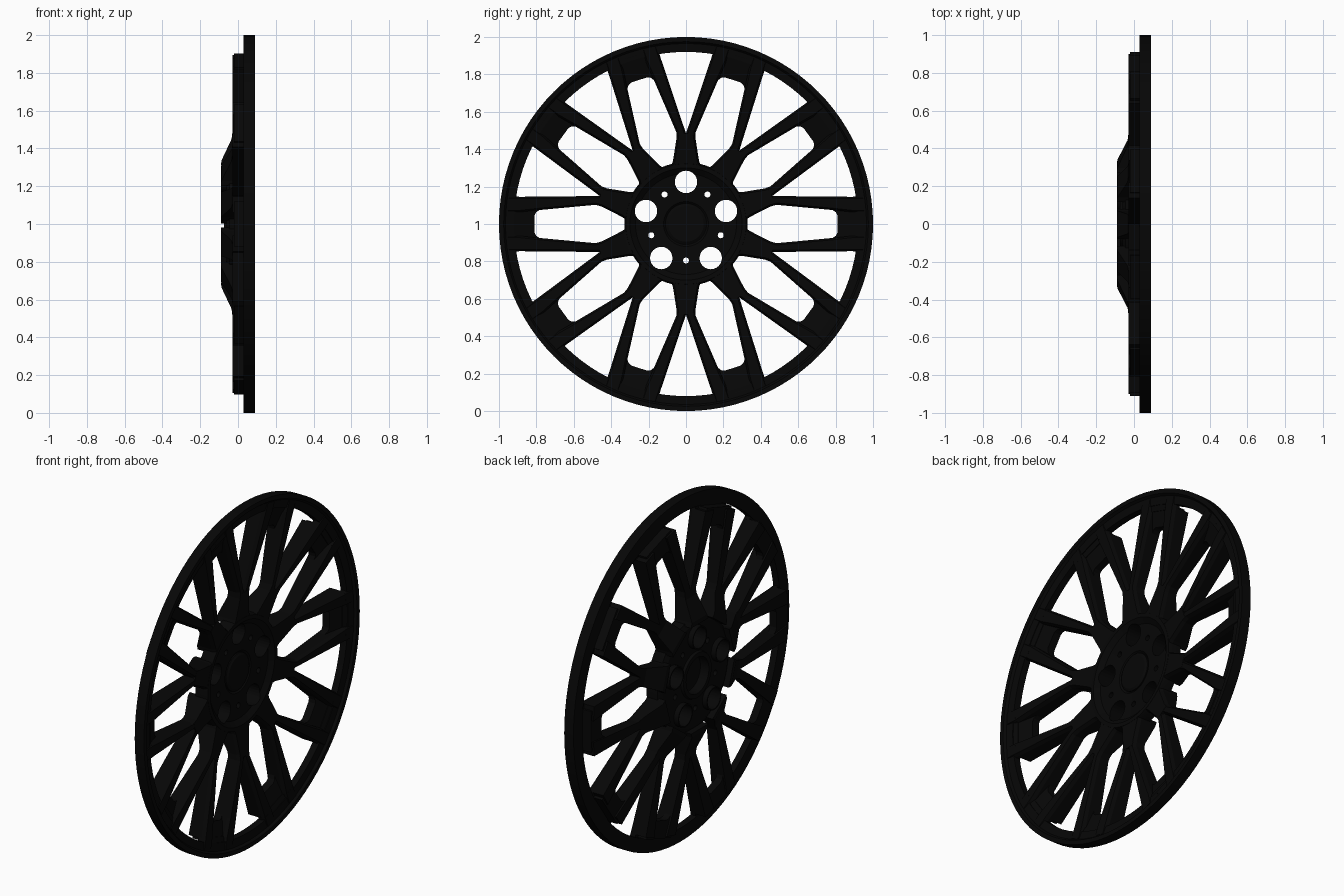
import bpy, bmesh, math
from mathutils import Matrix

if "Cube" in bpy.data.objects:
    bpy.data.objects.remove(bpy.data.objects["Cube"])

black = bpy.data.materials.new("satin_black")
black.diffuse_color = (0.002, 0.002, 0.002, 1)
black.use_nodes = True
black.node_tree.nodes["Principled BSDF"].inputs["Base Color"].default_value = black.diffuse_color

def place(ang):
    # local (r, t, x) -> wheel plane (x axis is the axle, centre at z = 1)
    c, s = math.cos(ang), math.sin(ang)
    return lambda r, t, x: (x, r * c - t * s, 1 + r * s + t * c)

def finish(name, bm):
    bmesh.ops.recalc_face_normals(bm, faces=bm.faces)
    me = bpy.data.meshes.new(name)
    bm.to_mesh(me)
    bm.free()
    ob = bpy.data.objects.new(name, me)
    bpy.context.collection.objects.link(ob)
    me.materials.append(black)
    return ob

def smooth(ob):
    bpy.ops.object.select_all(action='DESELECT')
    ob.select_set(True)
    bpy.context.view_layer.objects.active = ob
    bpy.ops.object.shade_smooth_by_angle(angle=math.radians(25))

def skin(bm, rings, closed=False):
    rings = [[bm.verts.new(p) for p in r] for r in rings]
    n, m = len(rings[0]), len(rings)
    for i in range(m if closed else m - 1):
        a, b = rings[i], rings[(i + 1) % m]
        for j in range(n):
            k = (j + 1) % n
            bm.faces.new((a[j], a[k], b[k], b[j]))
    if not closed:
        bm.faces.new(rings[0])
        bm.faces.new(rings[-1])

def lathe(name, prof, seg, cy=0, cz=1):
    # closed (radius, x) profile spun round the axle direction
    bm = bmesh.new()
    rings = []
    for i in range(seg):
        a = 2 * math.pi * i / seg
        rings.append([(x, cy + r * math.cos(a), cz + r * math.sin(a)) for r, x in prof])
    skin(bm, rings, True)
    return finish(name, bm)

def bar(bm, ang, sections, flip=1, c=0.01):
    # chamfered bar; each section: (r_a, t_a), (r_b, t_b), front x, back x
    f = place(ang)
    rings = []
    for (ra, ta), (rb, tb), xf, xb in sections:
        def p(k, x):
            return f(ra + (rb - ra) * k, flip * (ta + (tb - ta) * k), x)
        k = c / math.hypot(rb - ra, tb - ta)
        rings.append([p(0, xb), p(0, xf - 0.02), p(k, xf), p(1 - k, xf), p(1, xf - 0.02), p(1, xb)])
    skin(bm, rings)

# outer rim with stepped front lip
smooth(lathe("rim", [(1, .03), (1, .09), (.975, .09), (.965, .076), (.92, .07), (.92, .03)], 96))

# hub plate, dished at the front
hub = lathe("hub", [(.33, .01), (.322, .03), (.30, .03), (.27, .006), (.12, 0), (.11, -.01),
                    (.105, -.01), (.105, -.075), (.13, -.075), (.135, -.06), (.30, -.06), (.33, -.045)], 80)

# bolt holes and small pin holes cut through the hub
bm = bmesh.new()
for i in range(5):
    for rad, dist, deg in ((.06, .225, 90), (.016, .195, 54)):
        pos = place(math.radians(deg + 72 * i))(dist, 0, 0)
        bmesh.ops.create_cone(bm, cap_ends=True, segments=24, radius1=rad, radius2=rad, depth=.5,
                              matrix=Matrix.Translation(pos) @ Matrix.Rotation(math.pi / 2, 4, 'Y'))
cutter = finish("hole_cutter", bm)
cutter.hide_render = True
cutter.hide_viewport = True
mod = hub.modifiers.new("holes", 'BOOLEAN')
mod.object = cutter
mod.solver = 'EXACT'
smooth(hub)

# raised bosses behind the bolt holes
for i in range(5):
    _, y, z = place(math.radians(90 + 72 * i))(.225, 0, 0)
    smooth(lathe("bolt_boss", [(.067, -.09), (.067, -.03), (.06, -.03), (.06, -.09)], 24, y, z))

# centre cap
smooth(lathe("centre_cap", [(.0005, .006), (.095, .006), (.108, -.002), (.108, -.02), (.0005, -.02)], 48))

# arms from the hub, each forking into two spokes
arms, spokes, pads = bmesh.new(), bmesh.new(), bmesh.new()
for i in range(10):
    a = math.radians(18 + 36 * i)
    bar(arms, a, [((.31, -.08), (.31, .08), .028, -.09),
                  ((.335, -.07), (.335, .07), .03, -.088),
                  ((.45, -.052), (.45, .052), .042, -.034),
                  ((.483, -.047), (.483, .047), .045, -.03)])
    for side in (1, -1):
        bar(spokes, a, [((.475, -.004), (.45, .05), .042, -.03),
                        ((.505, .007), (.492, .052), .046, -.03),
                        ((.80, .106), (.775, .174), .068, -.03),
                        ((.895, .138), (.875, .219), .075, -.03)], side)
        # spoke tip lapping onto the rim
        bar(spokes, a, [((.89, .136), (.87, .217), .075, .035),
                        ((.952, .156), (.93, .236), .079, .035)], side)

    # recessed web joining neighbouring spokes at the rim
    f = place(math.radians(36 * i))
    half = [(.81, .045), (.802, .062), (.785, .074), (.76, .085), (.78, .11), (.91, .12)]
    plan = half + [(r, -t) for r, t in reversed(half)]
    skin(pads, [[f(r, t, .025 + (r - .81) * .35) for r, t in plan],
                [f(r, t, -.02) for r, t in plan]])
    # thin web lip reaching the rim
    lip = [(.89, -.1), (.89, .1), (.94, .1), (.94, -.1)]
    skin(pads, [[f(r, t, .03 + (r - .81) * .33) for r, t in lip], [f(r, t, .033) for r, t in lip]])
finish("hub_arms", arms)
finish("spokes", spokes)
finish("rim_webs", pads)
